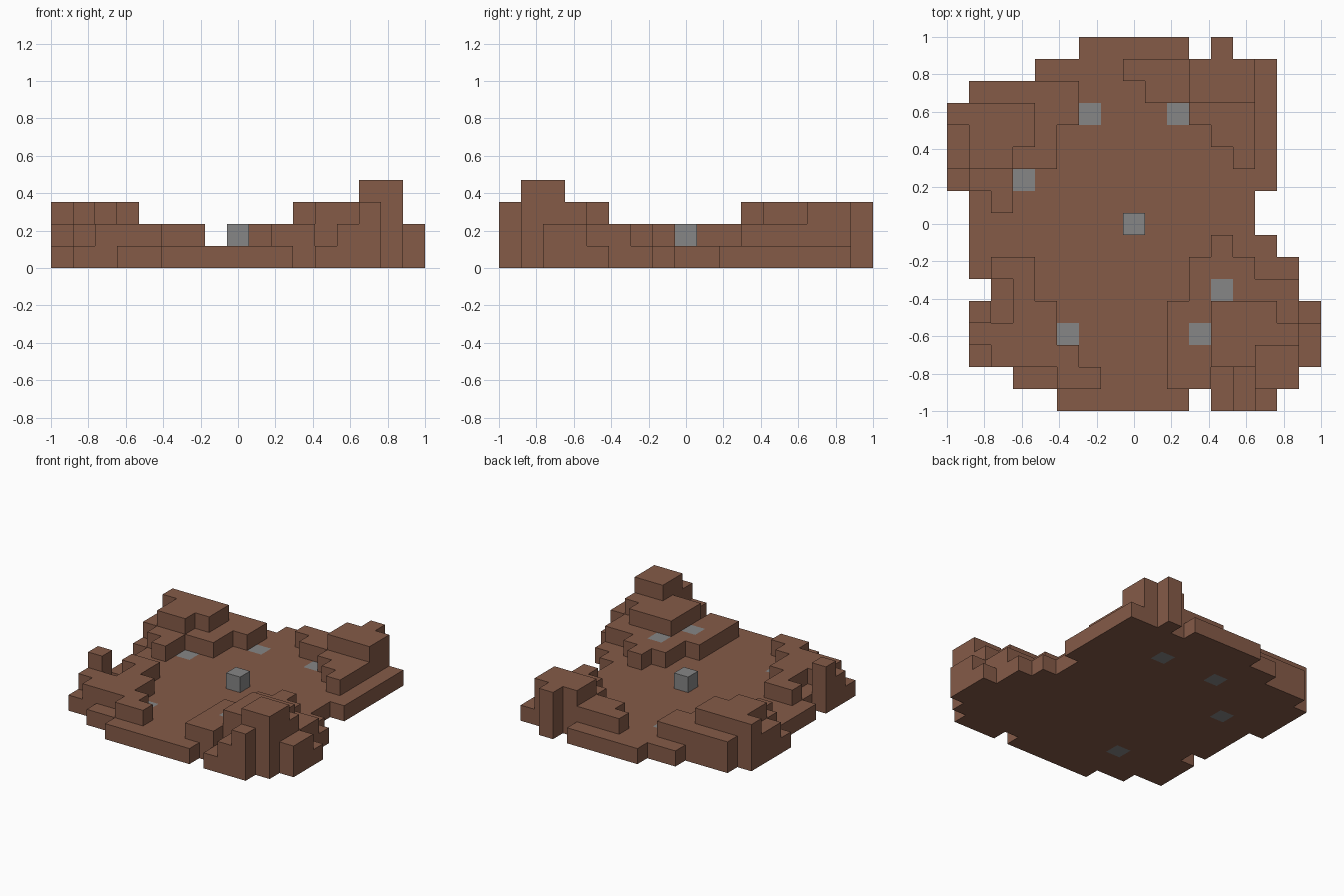
import bpy
import bmesh
from mathutils import Vector

if "Cube" in bpy.data.objects:
    bpy.data.objects.remove(bpy.data.objects["Cube"], do_unlink=True)

GRID = 17
CELL = 2 / GRID


def material(name, colour):
    mat = bpy.data.materials.new(name)
    mat.use_nodes = True
    mat.diffuse_color = colour
    mat.node_tree.nodes["Principled BSDF"].inputs["Base Color"].default_value = colour
    return mat


BROWN = material("earth brown", (0.235, 0.104, 0.064, 1))
GREY = material("stone grey", (0.24, 0.24, 0.24, 1))


def block(level, *rects):
    """Cells of one level; each rect is x start, x end, y start, y end."""
    return {(x, y, level) for a, b, c, d in rects
            for x in range(a, b) for y in range(c, d)}


parts = {}

# Ragged ground slab
parts["ground"] = block(
    0, (5, 11, 0, 1), (12, 15, 0, 1), (3, 16, 1, 2), (1, 17, 2, 5),
    (2, 16, 5, 6), (1, 16, 6, 7), (1, 15, 7, 8), (1, 14, 8, 10),
    (0, 15, 10, 14), (1, 15, 14, 15), (4, 15, 15, 16),
    (6, 11, 16, 17), (12, 13, 16, 17))

# Back right terrace with a raised ledge
parts["back_right_terrace"] = (
    block(1, (8, 11, 15, 16), (9, 11, 14, 15), (11, 14, 13, 16),
          (12, 14, 12, 13), (13, 14, 11, 12), (12, 13, 16, 17))
    | block(2, (11, 14, 14, 16), (12, 13, 16, 17)))

# Back left terrace with a raised ledge
parts["back_left_terrace"] = (
    block(1, (1, 6, 14, 15), (0, 6, 13, 14), (0, 5, 11, 13),
          (1, 3, 10, 11), (2, 3, 9, 10))
    | block(2, (0, 4, 13, 14), (1, 4, 12, 13), (1, 3, 11, 12)))

# Front left wall with a corner post
parts["front_left_wall"] = block(
    1, (2, 4, 6, 7), (3, 4, 5, 6), (3, 5, 4, 5), (1, 5, 3, 4),
    (2, 6, 2, 3), (5, 7, 1, 2))
parts["front_left_post"] = block(1, (1, 2, 4, 5)) | block(2, (1, 2, 4, 5))

# Front right mound, its steps and its peak
parts["front_right_mound"] = (
    block(1, (12, 13, 7, 8), (11, 14, 6, 7), (11, 16, 5, 6), (10, 16, 4, 5),
          (10, 17, 2, 4), (10, 12, 1, 2), (14, 16, 1, 2))
    | block(2, (12, 15, 4, 5), (12, 16, 3, 4), (12, 16, 2, 3), (14, 16, 1, 2)))
parts["front_right_steps"] = (
    block(1, (13, 14, 0, 2), (14, 15, 0, 1)) | block(2, (14, 15, 0, 1)))
parts["front_right_peak"] = block(3, (14, 16, 1, 3))

# Stones set into the ground and mound, and one standing in the middle
stones = {(6, 13, 0), (10, 13, 0), (3, 10, 0), (5, 3, 0),
          (12, 5, 1), (11, 3, 1), (8, 8, 1)}
for name in parts:
    parts[name] -= stones
parts["stones"] = stones

solid = set().union(*parts.values())


def build(name, cells):
    """Skin the outer sides of the cells and merge flat areas."""
    bm = bmesh.new()
    for cell in cells:
        centre = Vector(cell) + Vector((0.5, 0.5, 0.5))
        for axis in range(3):
            for sign in (-1, 1):
                normal = Vector((0, 0, 0))
                normal[axis] = sign
                if tuple(int(c + n) for c, n in zip(cell, normal)) in solid:
                    continue
                u = Vector((0, 0, 0))
                u[(axis + 1) % 3] = 0.5
                v = normal.cross(u)
                mid = centre + normal / 2
                corners = (mid - u - v, mid + u - v, mid + u + v, mid - u + v)
                bm.faces.new([bm.verts.new(
                    (p - Vector((GRID / 2, GRID / 2, 0))) * CELL) for p in corners])
    bmesh.ops.remove_doubles(bm, verts=bm.verts, dist=CELL / 100)
    bmesh.ops.dissolve_limit(bm, angle_limit=0.01, verts=bm.verts, edges=bm.edges)
    mesh = bpy.data.meshes.new(name)
    bm.to_mesh(mesh)
    bm.free()
    mesh.materials.append(GREY if name == "stones" else BROWN)
    bpy.context.collection.objects.link(bpy.data.objects.new(name, mesh))


for part_name, part_cells in parts.items():
    build(part_name, part_cells)
